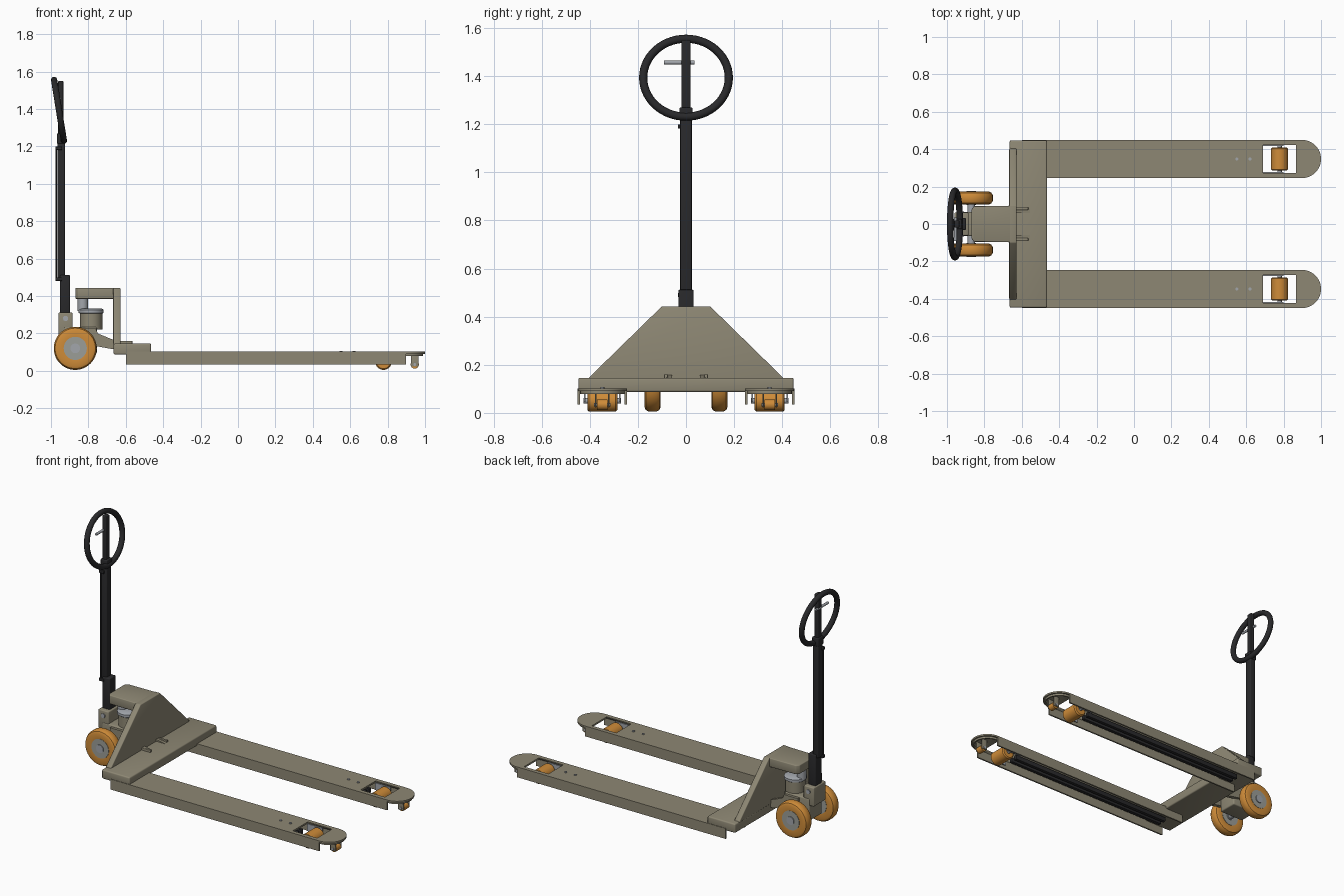
import bpy, bmesh, math
from mathutils import Vector, Matrix

if "Cube" in bpy.data.objects:
    bpy.data.objects.remove(bpy.data.objects["Cube"])


def material(name, r, g, b):
    m = bpy.data.materials.new(name)
    m.diffuse_color = (r, g, b, 1)
    m.use_nodes = True
    m.node_tree.nodes["Principled BSDF"].inputs["Base Color"].default_value = m.diffuse_color
    return m


BEIGE = material("beige_paint", 0.27, 0.245, 0.175)
ORANGE = material("orange_polyurethane", 0.62, 0.26, 0.04)
BLACK = material("black_paint", 0.022, 0.022, 0.024)
STEEL = material("grey_steel", 0.36, 0.38, 0.41)
HUB = material("hub_grey", 0.33, 0.34, 0.31)


def finish(name, bm, mat, bevel=0.0, smooth=True):
    bmesh.ops.recalc_face_normals(bm, faces=bm.faces)
    me = bpy.data.meshes.new(name)
    bm.to_mesh(me)
    bm.free()
    me.materials.append(mat)
    ob = bpy.data.objects.new(name, me)
    bpy.context.collection.objects.link(ob)
    bpy.ops.object.select_all(action='DESELECT')
    ob.select_set(True)
    bpy.context.view_layer.objects.active = ob
    if bevel:
        mod = ob.modifiers.new("bevel", 'BEVEL')
        mod.width, mod.segments = bevel, 3
        mod.limit_method = 'ANGLE'
        bpy.ops.object.modifier_apply(modifier="bevel")
    if smooth:
        bpy.ops.object.shade_smooth_by_angle(angle=math.radians(35))
    return ob


def prism(name, pts, axis, lo, hi, mat, bevel=0.0):
    """Extrude a 2D outline along an axis."""
    place = {'x': lambda a, b, t: (t, a, b),
             'y': lambda a, b, t: (a, t, b),
             'z': lambda a, b, t: (a, b, t)}[axis]
    bm = bmesh.new()
    face = bm.faces.new([bm.verts.new(place(a, b, lo)) for a, b in pts])
    ext = bmesh.ops.extrude_face_region(bm, geom=[face])
    vec = Vector(place(0, 0, hi - lo))
    bmesh.ops.translate(bm, vec=vec, verts=[v for v in ext['geom'] if isinstance(v, bmesh.types.BMVert)])
    return finish(name, bm, mat, bevel)


def box(name, x, y, z, mat, bevel=0.0):
    return prism(name, [(x[0], y[0]), (x[1], y[0]), (x[1], y[1]), (x[0], y[1])], 'z', z[0], z[1], mat, bevel)


def lathe(name, profile, axis, centre, mat, steps=40):
    """Spin (radius, height) points around an axis through centre."""
    bm = bmesh.new()
    rings = []
    for r, h in profile:
        rings.append([bm.verts.new((r * math.cos(2 * math.pi * i / steps),
                                    r * math.sin(2 * math.pi * i / steps), h)) for i in range(steps)])
    for a, b in zip(rings, rings[1:]):
        for i in range(steps):
            j = (i + 1) % steps
            bm.faces.new((a[i], a[j], b[j], b[i]))
    bm.faces.new(rings[0])
    bm.faces.new(rings[-1])
    turn = {'z': Matrix(), 'y': Matrix.Rotation(-math.pi / 2, 4, 'X'),
            'x': Matrix.Rotation(math.pi / 2, 4, 'Y')}[axis]
    bmesh.ops.transform(bm, matrix=Matrix.Translation(centre) @ turn, verts=bm.verts)
    return finish(name, bm, mat)


def rod(name, r, half, axis, centre, mat, steps=24):
    return lathe(name, [(r, -half), (r, half)], axis, centre, mat, steps)


# Forks: inverted channels with round tips and roller windows
HALF = 0.1025
for side, s in (("left", 1), ("right", -1)):
    c = 0.3475 * s
    arc = [(0.8975 + HALF * math.cos(t), c + HALF * math.sin(t))
           for t in [math.pi * (i / 24 - 0.5) for i in range(25)]]
    top = prism(side + "_fork_top", [(-0.6, c - HALF)] + arc + [(-0.6, c + HALF)], 'z', 0.091, 0.102, BEIGE)
    cutter = box(side + "_window_cutter", (0.69, 0.865), (c - 0.076, c + 0.076), (0.05, 0.15), BEIGE)
    mod = top.modifiers.new("window", 'BOOLEAN')
    mod.operation, mod.object, mod.solver = 'DIFFERENCE', cutter, 'EXACT'
    bpy.context.view_layer.objects.active = top
    bpy.ops.object.modifier_apply(modifier="window")
    bpy.data.objects.remove(cutter)
    for k in (-1, 1):
        e = sorted((c + k * HALF, c + k * (HALF - 0.010)))
        box(side + "_fork_skirt", (-0.6, 0.8975), e, (0.035, 0.092), BEIGE)
        # inward flange along the window and the roller hanger
        e = sorted((c + k * 0.076, c + k * 0.070))
        box(side + "_roller_hanger", (0.69, 0.80), e, (0.045, 0.092), STEEL)
        rod(side + "_fork_screw", 0.008, 0.003, 'z', (0.585 + k * 0.035, c, 0.104), STEEL, 12)
        # entry roller bracket ears
        e = sorted((c + k * 0.030, c + k * 0.024))
        box(side + "_entry_bracket", (0.925, 0.965), e, (0.022, 0.092), BEIGE, 0.002)
        # paired push rods beneath the fork
        e = sorted((c + k * 0.010, c + k * 0.032))
        box(side + "_push_rod", (-0.52, 0.69), e, (0.045, 0.075), BLACK, 0.003)

    # curved lip beneath the tip
    lip = [(0.8975 + r * math.cos(t), c + r * math.sin(t))
           for r, order in ((0.092, 1), (0.084, -1))
           for t in [order * math.pi * (i / 20 - 0.5) for i in range(21)]]
    prism(side + "_tip_lip", lip, 'z', 0.078, 0.092, BEIGE)

    # load roller, its axle, and the small entry roller
    lathe(side + "_load_roller", [(0.038, -0.062), (0.045, -0.055), (0.045, 0.055), (0.038, 0.062)],
          'y', (0.778, c, 0.05), ORANGE)
    rod(side + "_load_axle", 0.012, 0.078, 'y', (0.778, c, 0.05), STEEL)
    rod(side + "_entry_roller", 0.022, 0.022, 'y', (0.945, c, 0.034), ORANGE)
    rod(side + "_entry_axle", 0.008, 0.034, 'y', (0.945, c, 0.034), STEEL, 16)

    # steering wheel tyre, hub and cap
    w = 0.139 * s
    lathe(side + "_steer_tyre", [(0.062, -0.030), (0.095, -0.034), (0.108, -0.028), (0.115, -0.015), (0.115, 0.015),
                                 (0.108, 0.028), (0.095, 0.034), (0.062, 0.030)],
          'y', (-0.87, w, 0.12), ORANGE, 48)
    rod(side + "_wheel_hub", 0.062, 0.032, 'y', (-0.87, w, 0.12), HUB, 32)
    rod(side + "_hub_cap", 0.026, 0.037, 'y', (-0.87, w, 0.12), STEEL)

    # stop tabs on the cross beam and link arm beside the pump
    box(side + "_stop_tab", (-0.63, -0.565), (0.083 * s - 0.008, 0.083 * s + 0.008), (0.14, 0.16), BEIGE, 0.003)
    prism(side + "_link_arm", [(-0.86, 0.15), (-0.665, 0.115), (-0.54, 0.11), (-0.54, 0.143),
                               (-0.665, 0.165), (-0.75, 0.20), (-0.76, 0.225), (-0.86, 0.225)],
          'y', 0.07 * s - 0.012, 0.07 * s + 0.012, BEIGE)

# Cross beam, sloped back plate and top bracket
box("cross_beam", (-0.665, -0.465), (-0.447, 0.447), (0.087, 0.146), BEIGE, 0.008)
prism("back_plate", [(-0.41, 0.14), (0.41, 0.14), (0.10, 0.443), (-0.10, 0.443)],
      'x', -0.667, -0.628, BEIGE, 0.005)
prism("top_bracket", [(-0.87, -0.075), (-0.855, -0.095), (-0.64, -0.098),
                      (-0.64, 0.098), (-0.855, 0.095), (-0.87, 0.075)],
      'z', 0.385, 0.443, BEIGE, 0.005)

# Hydraulic pump
box("pump_base", (-0.93, -0.755), (-0.065, 0.065), (0.09, 0.235), BEIGE, 0.008)
rod("pump_body", 0.06, 0.05, 'z', (-0.785, 0, 0.27), BEIGE, 32)
lathe("pump_collar", [(0.058, -0.014), (0.067, -0.008), (0.067, 0.008), (0.058, 0.014)],
      'z', (-0.785, 0, 0.318), STEEL)
rod("pump_piston", 0.028, 0.035, 'z', (-0.83, 0, 0.355), STEEL)
box("handle_pivot_block", (-0.96, -0.885), (-0.062, 0.062), (0.19, 0.312), BEIGE, 0.006)
rod("pivot_pin", 0.014, 0.068, 'y', (-0.922, 0, 0.28), STEEL)
rod("wheel_axle", 0.02, 0.14, 'y', (-0.87, 0, 0.12), STEEL)

# Tow handle
box("handle_sleeve", (-0.952, -0.898), (-0.032, 0.032), (0.30, 0.512), BLACK, 0.006)
box("handle_column", (-0.965, -0.925), (-0.024, 0.024), (0.49, 1.255), BLACK, 0.006)
box("handle_collar", (-0.968, -0.922), (-0.027, 0.027), (1.215, 1.27), BLACK, 0.005)
box("handle_stem", (-0.962, -0.934), (-0.019, 0.019), (1.25, 1.55), BLACK, 0.005)
rod("release_rod", 0.004, 0.355, 'z', (-0.972, -0.018, 0.84), BLACK, 10)
for z in (0.49, 1.19):
    box("release_rod_clip", (-0.976, -0.94), (-0.034, -0.01), (z - 0.009, z + 0.009), BLACK, 0.003)
rod("release_lever", 0.008, 0.063, 'y', (-0.955, -0.028, 1.456), STEEL, 16)

# Hand ring: an oval tube leaning back at the top
bm = bmesh.new()
N, M = 56, 14
rings = []
for i in range(N):
    t = 2 * math.pi * i / N
    centre = Vector((-0.957 - 0.026 * math.sin(t), 0.178 * math.cos(t), 1.393 + 0.162 * math.sin(t)))
    out = Vector((-0.16 * math.sin(t), math.cos(t), math.sin(t))).normalized()
    side = Vector((0.987, 0, 0.16))
    rings.append([bm.verts.new(centre + 0.017 * (out * math.cos(2 * math.pi * j / M)
                                               + side * math.sin(2 * math.pi * j / M))) for j in range(M)])
for i in range(N):
    a, b = rings[i], rings[(i + 1) % N]
    for j in range(M):
        k = (j + 1) % M
        bm.faces.new((a[j], a[k], b[k], b[j]))
finish("hand_ring", bm, BLACK)
